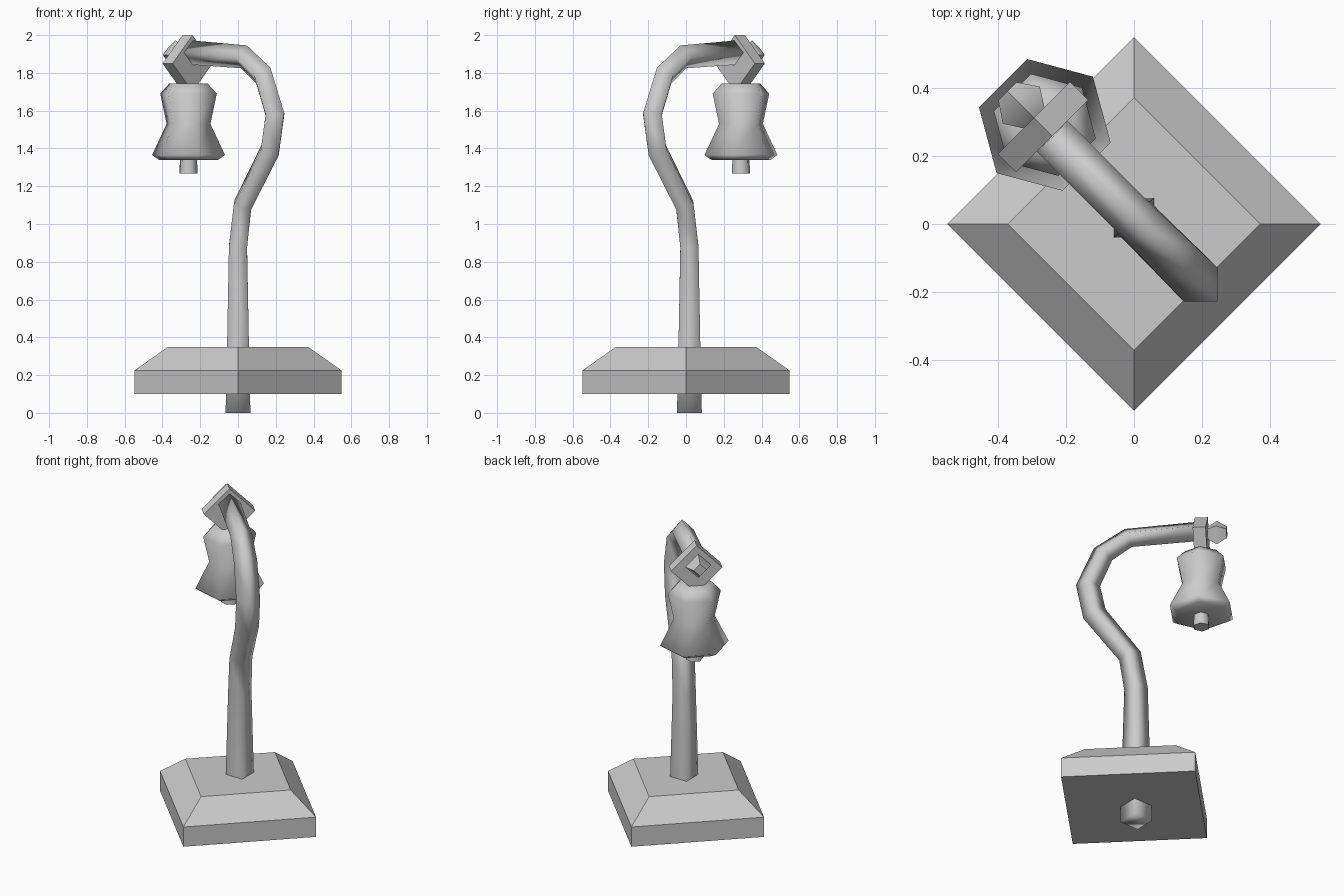
import bpy
import bmesh
from math import cos, sin, pi, radians
from mathutils import Vector

cube = bpy.data.objects.get("Cube")
if cube:
    bpy.data.objects.remove(cube)

metal = bpy.data.materials.new("grey metal")
metal.use_nodes = True
GREY = (0.6, 0.6, 0.6, 1)
metal.diffuse_color = GREY
metal.node_tree.nodes["Principled BSDF"].inputs["Base Color"].default_value = GREY

UP = Vector((0, 0, 1))
ARM = Vector((-1, 1, 0)).normalized()    # direction the arm reaches
SIDE = Vector((1, 1, 0)).normalized()
POST = Vector((0, 0.018, 0))             # foot of the post


def on_arm(s, z):
    return POST + ARM * s + UP * z


def loft(name, rings, angle=None):
    """Skin a list of (centre, u, v, radius, sides) rings and cap both ends."""
    bm = bmesh.new()
    loops = []
    for centre, u, v, r, n in rings:
        loops.append([bm.verts.new(centre + (u * cos(2 * pi * i / n) + v * sin(2 * pi * i / n)) * r)
                      for i in range(n)])
    for a, b in zip(loops, loops[1:]):
        n = len(a)
        for i in range(n):
            j = (i + 1) % n
            bm.faces.new((a[i], a[j], b[j], b[i]))
    bm.faces.new(loops[0])
    bm.faces.new(loops[-1])
    bmesh.ops.recalc_face_normals(bm, faces=bm.faces)
    mesh = bpy.data.meshes.new(name)
    bm.to_mesh(mesh)
    bm.free()
    mesh.materials.append(metal)
    ob = bpy.data.objects.new(name, mesh)
    bpy.context.collection.objects.link(ob)
    if angle:
        bpy.ops.object.select_all(action='DESELECT')
        ob.select_set(True)
        bpy.context.view_layer.objects.active = ob
        bpy.ops.object.shade_smooth_by_angle(angle=radians(angle))
    return ob


def upright(name, centre, profile, u, v, sides, angle=None):
    """Stack of (z, radius) rings around a vertical axis."""
    return loft(name, [(centre + UP * z, u, v, r, sides) for z, r in profile], angle)


def along_arm(name, z, profile, angle=None):
    """Four-sided stack of (distance, radius) rings around the arm axis."""
    return loft(name, [(on_arm(s, z), SIDE, UP, r, 4) for s, r in profile], angle)


# Bevelled square base, set cornerwise
upright("base", Vector(), [(0.10, 0.548), (0.225, 0.548), (0.35, 0.37)],
        Vector((1, 0, 0)), Vector((0, 1, 0)), 4)

# Square post bending into a crook: (distance along arm, height, radius)
path = [(0, 0, 0.093), (0, 0.35, 0.082), (0, 0.88, 0.068), (-0.035, 1.10, 0.067),
        (-0.24, 1.39, 0.07), (-0.277, 1.58, 0.07), (-0.19, 1.785, 0.068),
        (-0.045, 1.885, 0.064), (0.34, 1.907, 0.064)]
points = [on_arm(s, z) for s, z, r in path]
rings = []
for i, p in enumerate(points):
    before = (p - points[i - 1]).normalized() if i else UP
    after = (points[i + 1] - p).normalized() if i < len(points) - 1 else before
    tangent = (before + after).normalized()
    rings.append((p, SIDE, SIDE.cross(tangent), path[i][2], 4))
loft("post", rings, 100)

# Hanger plate and end knob
along_arm("hanger", 1.85, [(0.34, 0.15), (0.415, 0.15)], 60)
along_arm("end_knob", 1.895, [(0.41, 0.04), (0.468, 0.077), (0.525, 0.038)], 60)

# Six-sided bell with clapper
BELL = Vector((-0.262, 0.291, 0))
upright("bell", BELL, [(1.34, 0.162), (1.365, 0.2), (1.53, 0.12), (1.69, 0.155), (1.745, 0.104)],
        SIDE, ARM, 6, 80)
upright("clapper", BELL, [(1.267, 0.05), (1.36, 0.046)], SIDE, ARM, 6, 70)
